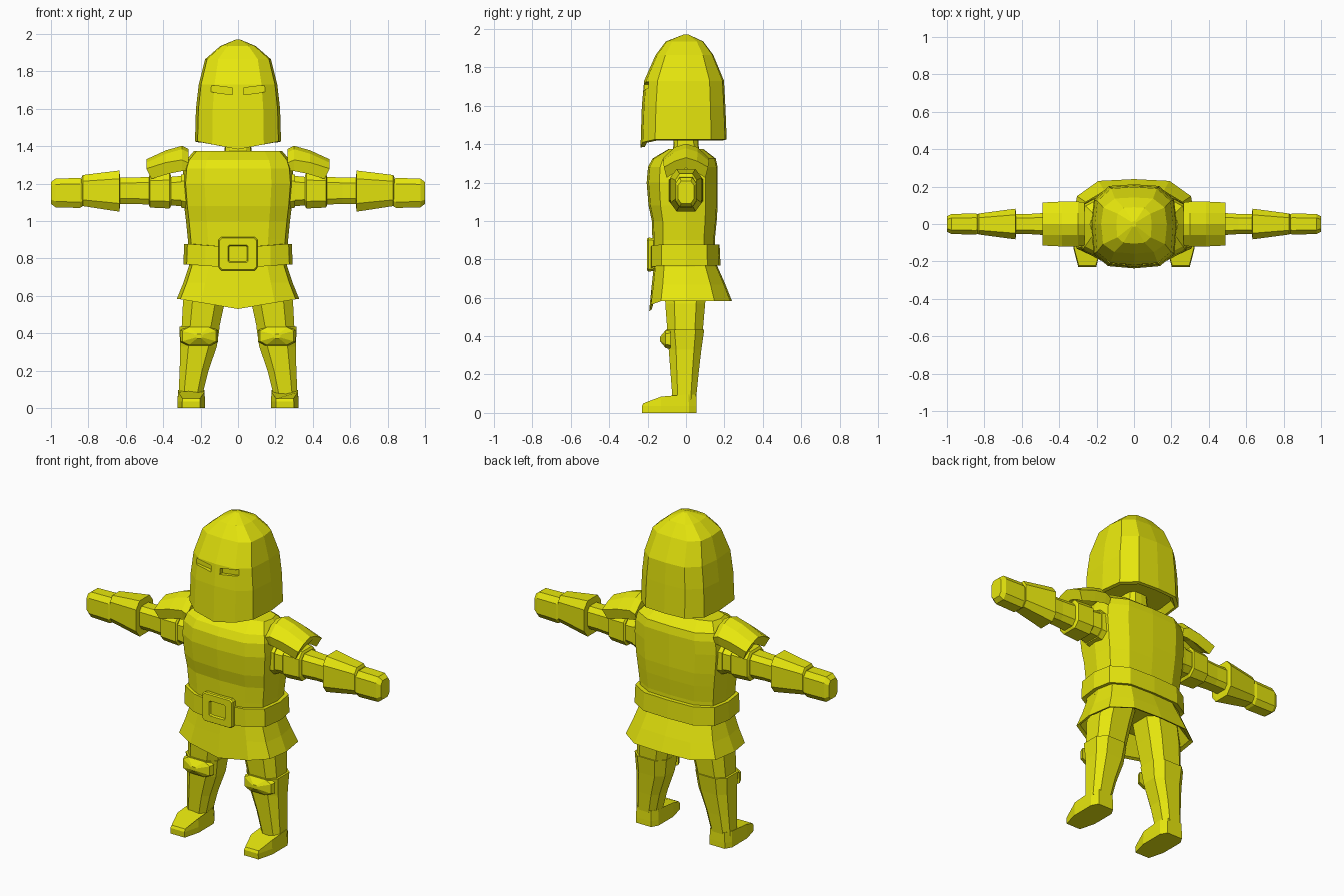
import bpy, bmesh
from mathutils import Vector

if "Cube" in bpy.data.objects:
    bpy.data.objects.remove(bpy.data.objects["Cube"])

yellow = bpy.data.materials.new("yellow")
yellow.diffuse_color = (0.8, 0.8, 0.004, 1)
yellow.use_nodes = True
yellow.node_tree.nodes["Principled BSDF"].inputs["Base Color"].default_value = yellow.diffuse_color


def finish(name, bm, mirror=False):
    bmesh.ops.recalc_face_normals(bm, faces=bm.faces)
    me = bpy.data.meshes.new(name)
    bm.to_mesh(me)
    bm.free()
    me.materials.append(yellow)
    ob = bpy.data.objects.new(name, me)
    bpy.context.collection.objects.link(ob)
    if mirror:
        ob.modifiers.new("mirror", 'MIRROR')
        ob.modifiers["mirror"].use_mirror_merge = False
    return ob


def loft(name, rings, mirror=False):
    """Skin a list of equal-sized point rings and cap both ends."""
    bm = bmesh.new()
    vs = [[bm.verts.new(p) for p in r] for r in rings]
    n = len(rings[0])
    for a, b in zip(vs, vs[1:]):
        for i in range(n):
            j = (i + 1) % n
            bm.faces.new((a[i], a[j], b[j], b[i]))
    bm.faces.new(vs[0])
    bm.faces.new(vs[-1])
    return finish(name, bm, mirror)


# Right half of the body plan, front centre to back centre
PLAN = [(0, -1), (.6, -.95), (.94, -.68), (1, 0), (.93, .62), (.58, .96), (0, 1)]


def body(z, hx, yf, yb, drop=0, cx=0):
    """Twelve-sided ring; drop lowers the front centre."""
    half = [Vector((cx + hx * u, -yf * v if v < 0 else yb * v,
                    z - drop * max(0, 1 - u / .94) * (v < 0)))
            for u, v in PLAN]
    left = [Vector((2 * cx - p.x, p.y, p.z)) for p in half[-2:0:-1]]
    return half + left


def octo(hx, hy, c=.6):
    """Box section with cut corners."""
    return [(hx * a, hy * b) for a, b in
            ((1, -c), (1, c), (c, 1), (-c, 1), (-1, c), (-1, -c), (-c, -1), (c, -1))]


def box(name, x, y, z, mirror=False):
    bm = bmesh.new()
    bmesh.ops.create_cube(bm, size=1)
    for v in bm.verts:
        v.co = [lo + (hi - lo) * (c + .5) for c, (lo, hi) in zip(v.co, (x, y, z))]
    return finish(name, bm, mirror)


# Helmet with a hollow rim and a pointed crown
helmet = loft("helmet", [
    body(1.46, .19, -.19, .175), body(1.42, .21, -.215, .195, .035),
    body(1.425, .23, -.237, .212, .042), body(1.60, .225, -.23, .205),
    body(1.73, .21, -.218, .198), body(1.865, .176, -.158, .142),
    body(1.935, .095, -.105, .09), body(1.97, .012, -.015, .015)])

# Eye slits cut into the visor, slanting down to the centre
slit = loft("eye_slit_cutter", [
    [(x, y, z) for y, z in ((-.3, lo), (-.195, lo), (-.195, hi), (-.3, hi))]
    for x, lo, hi in ((.03, 1.675, 1.712), (.145, 1.69, 1.726))], True)
slit.hide_render = True
slit.hide_viewport = True
cut = helmet.modifiers.new("eye_slits", 'BOOLEAN')
cut.operation = 'DIFFERENCE'
cut.object = slit

loft("neck", [body(1.34, .075, -.07, .07), body(1.47, .065, -.06, .06)])

# Torso with a swelling chest
loft("torso", [
    body(.76, .262, -.17, .15), body(.90, .268, -.175, .15),
    body(1.00, .278, -.178, .16), body(1.08, .288, -.195, .165),
    body(1.20, .298, -.205, .165), body(1.28, .292, -.198, .165),
    body(1.325, .278, -.175, .155), body(1.375, .235, -.09, .09)])

# Belt and buckle
loft("belt", [
    body(.775, .262, -.165, .15, .02), body(.768, .292, -.188, .18, .02),
    body(.878, .288, -.188, .175, .02), body(.878, .258, -.165, .145, .02)])


def square(hw, y):
    return [(x, y, .825 + z * .85) for x, z in octo(hw, hw, .86)]


loft("buckle", [square(.10, -.16), square(.104, -.195), square(.098, -.203),
                square(.054, -.203), square(.048, -.192)])

# Flared skirt, hollow underneath
loft("skirt", [
    body(.80, .255, -.165, .15), body(.76, .262, -.168, .165),
    body(.67, .292, -.178, .205), body(.582, .328, -.192, .24, .052),
    body(.59, .308, -.178, .222, .05), body(.69, .245, -.155, .16)])


def arm(name, stations):
    """Stations along the arm: x, half depth, half height, centre height."""
    return loft(name, [[(x, y, zc + z) for y, z in octo(hy, hz)]
                       for x, hy, hz, zc in stations], True)


# Arms, inner to outer
arm("upper_arm", [(.26, .085, .085, 1.16), (.37, .075, .075, 1.16)])
arm("shoulder_ring", [(.27, .09, .095, 1.16), (.305, .085, .088, 1.16)])
arm("elbow_guard", [(.358, .078, .082, 1.162), (.366, .085, .095, 1.162),
                    (.47, .08, .09, 1.162), (.476, .07, .08, 1.162)])
arm("forearm", [(.46, .06, .075, 1.162), (.56, .054, .07, 1.162), (.65, .054, .07, 1.162)])
arm("gauntlet", [(.632, .07, .09, 1.16), (.634, .082, .11, 1.16),
                 (.83, .056, .083, 1.163), (.836, .048, .07, 1.163)])
arm("hand", [(.82, .048, .065, 1.15), (.845, .056, .08, 1.15),
             (.975, .054, .077, 1.15), (1.0, .042, .058, 1.15)])


# Shoulder plates: peaked arches sloping outward
def arch(x, top, w, side, t, lean):
    outer = [(-w, top - side), (-.5 * w, top - .018), (0, top),
             (.5 * w, top - .018), (w, top - side)]
    inner = [(y * .88, z - t) for y, z in reversed(outer)]
    return [(x, y, z) for y, z in outer] + [(x - lean, y, z) for y, z in inner]


loft("shoulder_plate", [
    arch(.265, 1.385, .115, .075, .04, 0), arch(.30, 1.402, .12, .075, .06, 0),
    arch(.385, 1.378, .12, .065, .06, .015), arch(.49, 1.33, .115, .05, .055, .028)], True)


def leg(name, stations):
    """Stations down the leg: z, centre x, half width, front y, back y."""
    return loft(name, [[(cx + x, (yf + yb) / 2 + y, z)
                        for x, y in octo(hw, (yb - yf) / 2, .55)]
                       for z, cx, hw, yf, yb in stations], True)


# Legs and greaves
leg("thigh", [(.72, .15, .115, -.11, .11), (.57, .182, .112, -.108, .10),
              (.40, .205, .098, -.095, .085)])
leg("greave", [(.435, .206, .108, -.105, .095), (.33, .211, .098, -.09, .08),
               (.20, .235, .077, -.08, .065), (.07, .254, .064, -.07, .052)])

# Knee guard: faceted plate pushed to a point
loft("knee_guard", [
    [(.208 + x, -.08, .385 + z) for x, z in octo(.10, .052)],
    [(.208 + x, -.106, .385 + z) for x, z in octo(.09, .047)],
    [(.208 + x, -.135, .385 + z) for x, z in octo(.018, .012)]], True)


# Boots: long soles with a sloped, narrowing toe
def sole(z, hw, front, back):
    return [(.25 + x, y, z) for x, y in
            ((-.7 * hw, back), (.7 * hw, back), (hw, back - .04), (hw, -.13),
             (.65 * hw, front), (-.65 * hw, front), (-hw, -.13), (-hw, back - .04))]


boot_top = [(x, y, .05 if y < -.19 else (.085 if y < -.1 else .097))
            for x, y, z in sole(0, .07, -.222, .053)]
loft("boot", [sole(0, .074, -.228, .055), sole(.035, .074, -.23, .055), boot_top], True)
